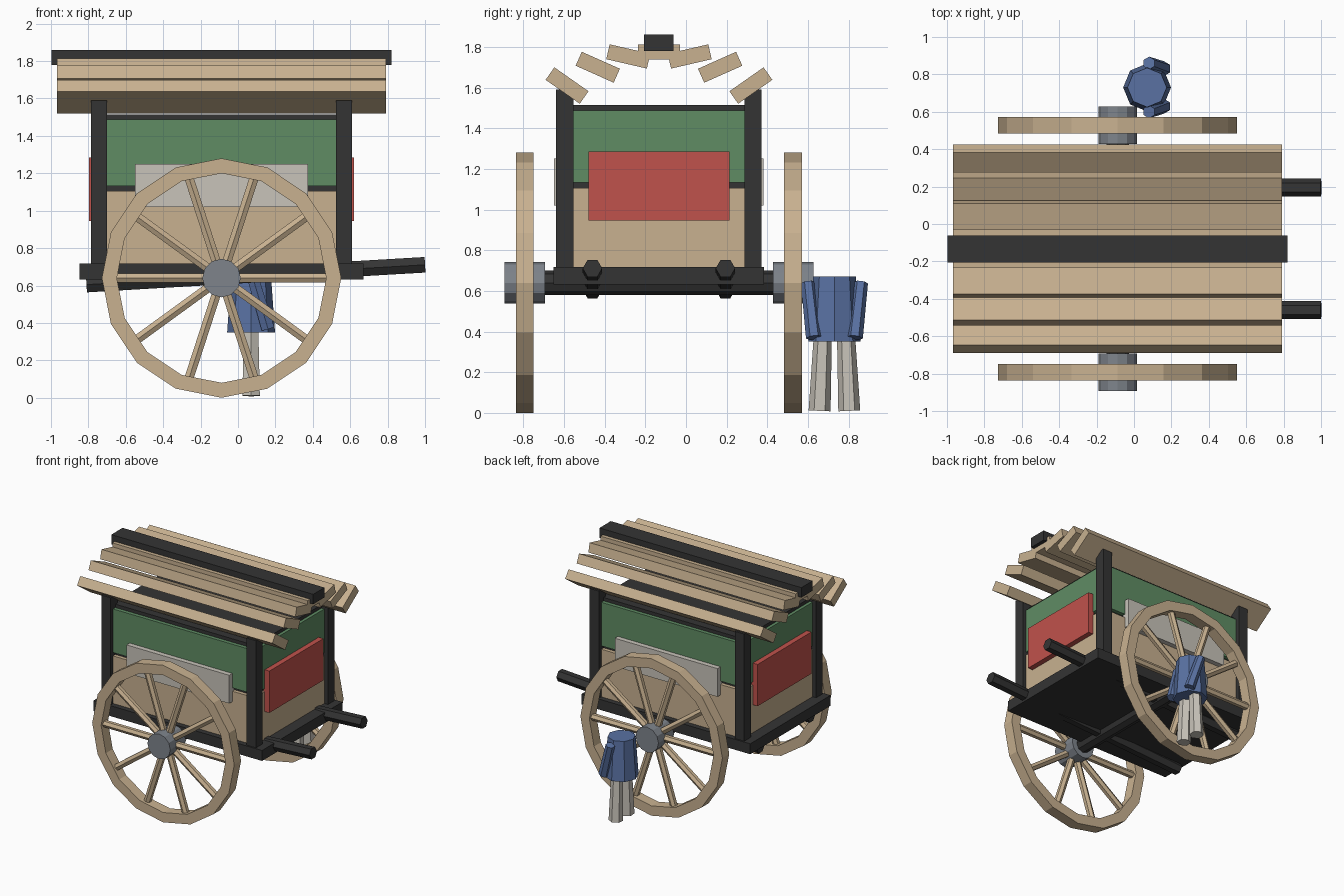
import bpy, bmesh, math
from mathutils import Matrix, Vector

if "Cube" in bpy.data.objects:
    bpy.data.objects.remove(bpy.data.objects["Cube"])


def material(name, r, g, b):
    m = bpy.data.materials.new(name)
    m.use_nodes = True
    m.diffuse_color = (r, g, b, 1)
    m.node_tree.nodes["Principled BSDF"].inputs["Base Color"].default_value = (r, g, b, 1)
    return m


wood = material("pale wood", 0.58, 0.44, 0.28)
dark = material("dark timber", 0.034, 0.034, 0.034)
green = material("green paint", 0.115, 0.265, 0.127)
red = material("red paint", 0.53, 0.085, 0.072)
offwhite = material("off white", 0.58, 0.55, 0.49)
blue = material("blue cloth", 0.1, 0.165, 0.36)
iron = material("grey iron", 0.21, 0.23, 0.26)


def finish(bm, name, mat):
    bmesh.ops.recalc_face_normals(bm, faces=bm.faces)
    mesh = bpy.data.meshes.new(name)
    bm.to_mesh(mesh)
    bm.free()
    mesh.materials.append(mat)
    obj = bpy.data.objects.new(name, mesh)
    bpy.context.collection.objects.link(obj)
    return obj


def box(name, mat, centre, size, tilt=0):
    """Box tilted about the x axis."""
    bm = bmesh.new()
    bmesh.ops.create_cube(bm, size=1, matrix=Matrix.Translation(centre)
                          @ Matrix.Rotation(tilt, 4, "X") @ Matrix.Diagonal((*size, 1)))
    return finish(bm, name, mat)


def rod(bm, start, end, r1, r2, sides, corner):
    """Tapered prism between two points, with one corner towards a direction."""
    a, b = Vector(start), Vector(end)
    d = (b - a).normalized()
    u = Vector(corner).cross(d).normalized()
    frame = Matrix((u, d.cross(u), d)).transposed().to_4x4()
    bmesh.ops.create_cone(bm, cap_ends=True, segments=sides, radius1=r1, radius2=r2,
                          depth=(b - a).length,
                          matrix=Matrix.Translation((a + b) / 2) @ frame)


def prism(name, mat, *args):
    bm = bmesh.new()
    rod(bm, *args)
    return finish(bm, name, mat)


CX, CY = -0.088, -0.133      # middle of the cart body
AXLE_Z = 0.64
X, Y, Z = (1, 0, 0), (0, 1, 0), (0, 0, 1)

# Bed, body core and coloured wall boards
box("bed", dark, (CX, CY, 0.675), (1.52, 1.035, 0.085))
box("body_core", dark, (CX, CY, 1.115), (1.28, 0.89, 0.8))
box("lower_walls", wood, (CX, CY, 0.91), (1.33, 0.95, 0.39))
box("upper_walls", green, (CX, CY, 1.31), (1.33, 0.95, 0.355))

# Corner posts and sign boards on all four sides
for sx, end in ((-1, "back"), (1, "front")):
    for sy, side in ((-1, "right"), (1, "left")):
        box(f"{end}_{side}_post", dark, (CX + sx * 0.655, CY + sy * 0.463, 1.115),
            (0.085, 0.085, 0.95))
    box(f"{end}_sign", red, (CX + sx * 0.68, CY, 1.115), (0.055, 0.695, 0.34))
for sy, side in ((-1, "right"), (1, "left")):
    box(f"{side}_sign", offwhite, (CX, CY + sy * 0.485, 1.135), (0.925, 0.06, 0.23))

# Roof slats, each tipped up at its outer edge, with a ridge beam
box("roof_slat_middle", wood, (CX, CY, 1.775), (1.76, 0.205, 0.075))
slats = [(0.151, 1.753, 13), (0.301, 1.7, 24), (0.452, 1.61, 35)]
for i, (offset, z, angle) in enumerate(slats):
    for s, side in ((-1, "right"), (1, "left")):
        box(f"roof_slat_{side}_{i + 1}", wood, (CX, CY + s * offset, z),
            (1.76, 0.205, 0.075), s * math.radians(angle))
box("ridge_beam", dark, (CX, CY, 1.82), (1.82, 0.145, 0.08))

# Sloping pull shafts
for s, side in ((-1, "right"), (1, "left")):
    y = CY + s * 0.327
    prism(f"{side}_shaft", dark, (-0.81, y, 0.605), (1.0, y, 0.711), 0.048, 0.048, 6, Y)

# Axle and wheels
prism("axle", dark, (CX, CY - 0.6, AXLE_Z), (CX, CY + 0.6, AXLE_Z), 0.06, 0.06, 8, Z)


def wheel(side, y):
    # rim: a rectangular section swept round sixteen steps
    bm = bmesh.new()
    section = [(0.64, -0.044), (0.64, 0.044), (0.56, 0.044), (0.56, -0.044)]
    rings = []
    for i in range(16):
        a = math.tau * i / 16
        rings.append([bm.verts.new((CX + r * math.sin(a), y + t, AXLE_Z + r * math.cos(a)))
                      for r, t in section])
    for i in range(16):
        p, q = rings[i - 1], rings[i]
        for k in range(4):
            bm.faces.new((p[k - 1], p[k], q[k], q[k - 1]))
    finish(bm, f"{side}_wheel_rim", wood)
    # spokes
    bm = bmesh.new()
    for i in range(10):
        a = math.tau * i / 10
        d = Vector((math.cos(a), 0, math.sin(a)))
        c = Vector((CX, y, AXLE_Z))
        rod(bm, c + d * 0.05, c + d * 0.58, 0.028, 0.028, 6, Y)
    finish(bm, f"{side}_wheel_spokes", wood)
    prism(f"{side}_hub", iron, (CX, y - 0.1, AXLE_Z), (CX, y + 0.1, AXLE_Z),
          0.103, 0.103, 12, Z)


wheel("right", CY - 0.66)
wheel("left", CY + 0.66)

# Standing figure beside the left wheel
FX, FY = 0.07, 0.73
prism("figure_torso", blue, (FX, FY, 0.35), (FX, FY, 0.67), 0.128, 0.105, 8, X)
for s, side in ((-1, "right"), (1, "left")):
    prism(f"figure_{side}_leg", offwhite, (FX, FY + s * 0.073, 0.01),
          (FX, FY + s * 0.058, 0.36), 0.054, 0.045, 6, Y)
    prism(f"figure_{side}_arm", blue, (FX + 0.01, FY + s * 0.13, 0.64),
          (FX + 0.09, FY + s * 0.1, 0.37), 0.035, 0.04, 6, Y)
